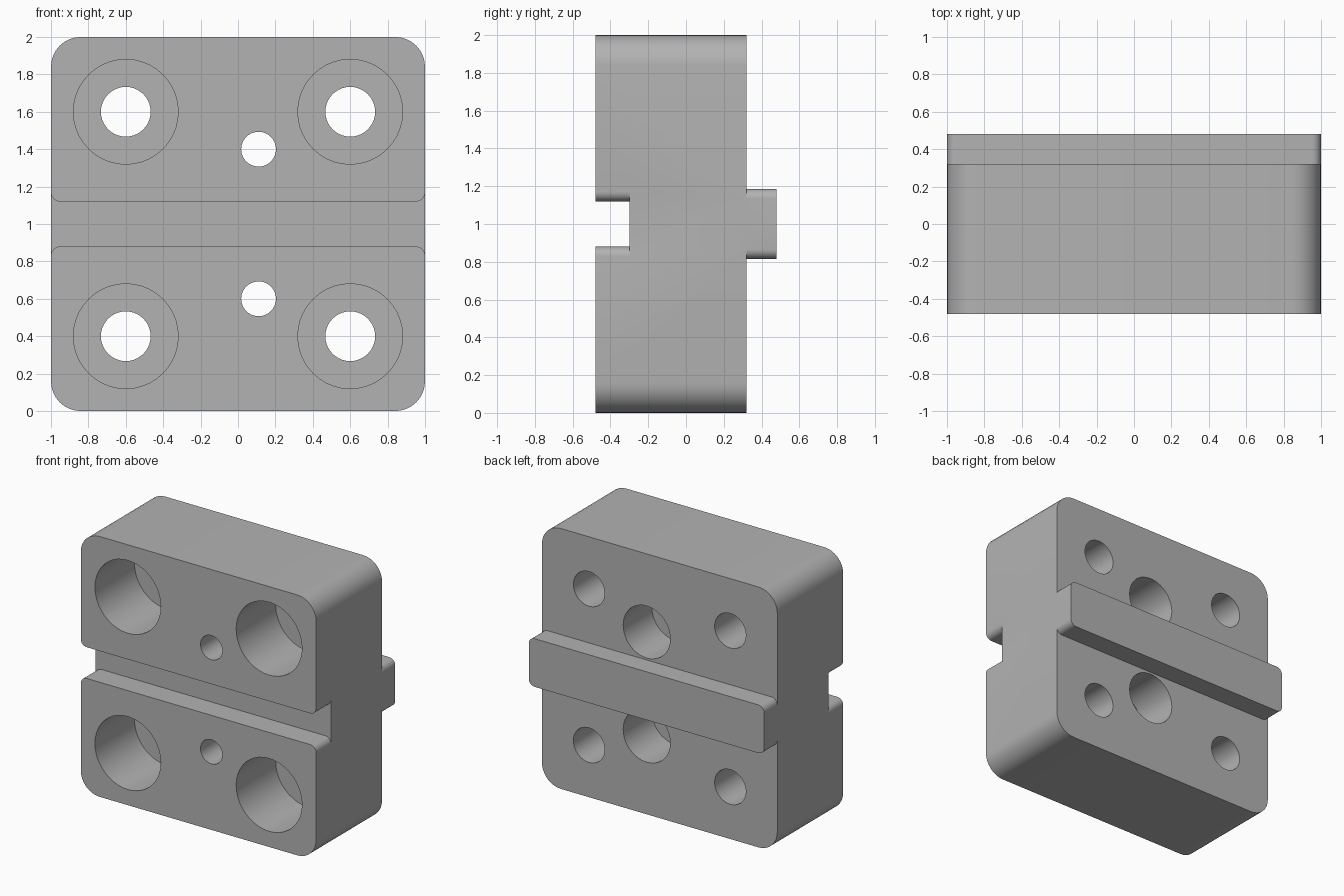
import bpy
import bmesh
from math import sin, cos, pi, radians

if "Cube" in bpy.data.objects:
    bpy.data.objects.remove(bpy.data.objects["Cube"], do_unlink=True)

FRONT, BACK, RAIL_BACK = -0.48, 0.32, 0.48

metal = bpy.data.materials.new("plain grey metal")
metal.use_nodes = True
metal.diffuse_color = (0.45, 0.45, 0.45, 1)
metal.node_tree.nodes["Principled BSDF"].inputs["Base Color"].default_value = metal.diffuse_color


def arc(cx, cz, r, start, end, steps=8):
    angles = [radians(start + (end - start) * i / steps) for i in range(steps + 1)]
    return [(cx + r * cos(a), cz + r * sin(a)) for a in angles]


def rounded_rect(z0, z1, r):
    x = 1 - r
    return (arc(x, z1 - r, r, 0, 90) + arc(-x, z1 - r, r, 90, 180)
            + arc(-x, z0 + r, r, 180, 270) + arc(x, z0 + r, r, 270, 360))


def circle(cx, cz, r, sides=40):
    return arc(cx, cz, r, 0, 360, sides)[:-1]


def prism(name, outline, y0, y1):
    """Extrude an x-z outline from y0 to y1."""
    bm = bmesh.new()
    face = bm.faces.new([bm.verts.new((x, y0, z)) for x, z in outline])
    made = bmesh.ops.extrude_face_region(bm, geom=[face])["geom"]
    bmesh.ops.translate(bm, vec=(0, y1 - y0, 0),
                        verts=[g for g in made if isinstance(g, bmesh.types.BMVert)])
    bmesh.ops.recalc_face_normals(bm, faces=bm.faces)
    mesh = bpy.data.meshes.new(name)
    bm.to_mesh(mesh)
    bm.free()
    obj = bpy.data.objects.new(name, mesh)
    bpy.context.collection.objects.link(obj)
    mesh.materials.append(metal)
    return obj


def combine(target, tool, operation):
    mod = target.modifiers.new(operation.lower(), "BOOLEAN")
    mod.operation, mod.solver, mod.object = operation, "EXACT", tool
    bpy.context.view_layer.objects.active = target
    bpy.ops.object.modifier_apply(modifier=mod.name)
    bpy.data.objects.remove(tool, do_unlink=True)


# Main block with rounded corners, and the rail across its back
block = prism("slotted_block", rounded_rect(0, 2, 0.16), FRONT, BACK)
combine(block, prism("rail", rounded_rect(0.815, 1.185, 0.05), BACK - 0.02, RAIL_BACK), "UNION")

# Slot across the front, flared by the rounded ends of its lips
r, half = 0.05, 0.12
upper = (arc(1 - r, 1 + half + r, r, 0, -90) + arc(r - 1, 1 + half + r, r, 270, 180))
upper = [(1.1, 1 + half + r)] + upper + [(-1.1, 1 + half + r)]
lower = [(x, 2 - z) for x, z in reversed(upper)]
combine(block, prism("slot_cutter", upper + lower, FRONT - 0.1, -0.3), "DIFFERENCE")

# Stepped bolt holes: wide at the front in the corners, wide at the back in the middle
for side in (-1, 1):
    for x in (-0.6, 0.6):
        z = 1 + side * 0.6
        combine(block, prism("bolt_cutter", circle(x, z, 0.133), -1, 1), "DIFFERENCE")
        combine(block, prism("counterbore_cutter", circle(x, z, 0.28), -1, 0), "DIFFERENCE")
    z = 1 + side * 0.4
    combine(block, prism("thread_cutter", circle(0.11, z, 0.093), -1, 1), "DIFFERENCE")
    combine(block, prism("back_bore_cutter", circle(0.11, z, 0.2), BACK - 0.35, BACK + 0.5), "DIFFERENCE")

# Smooth the curved walls and keep the rims crisp
bpy.ops.object.select_all(action="DESELECT")
block.select_set(True)
bpy.context.view_layer.objects.active = block
bpy.ops.object.shade_smooth_by_angle(angle=radians(30))
